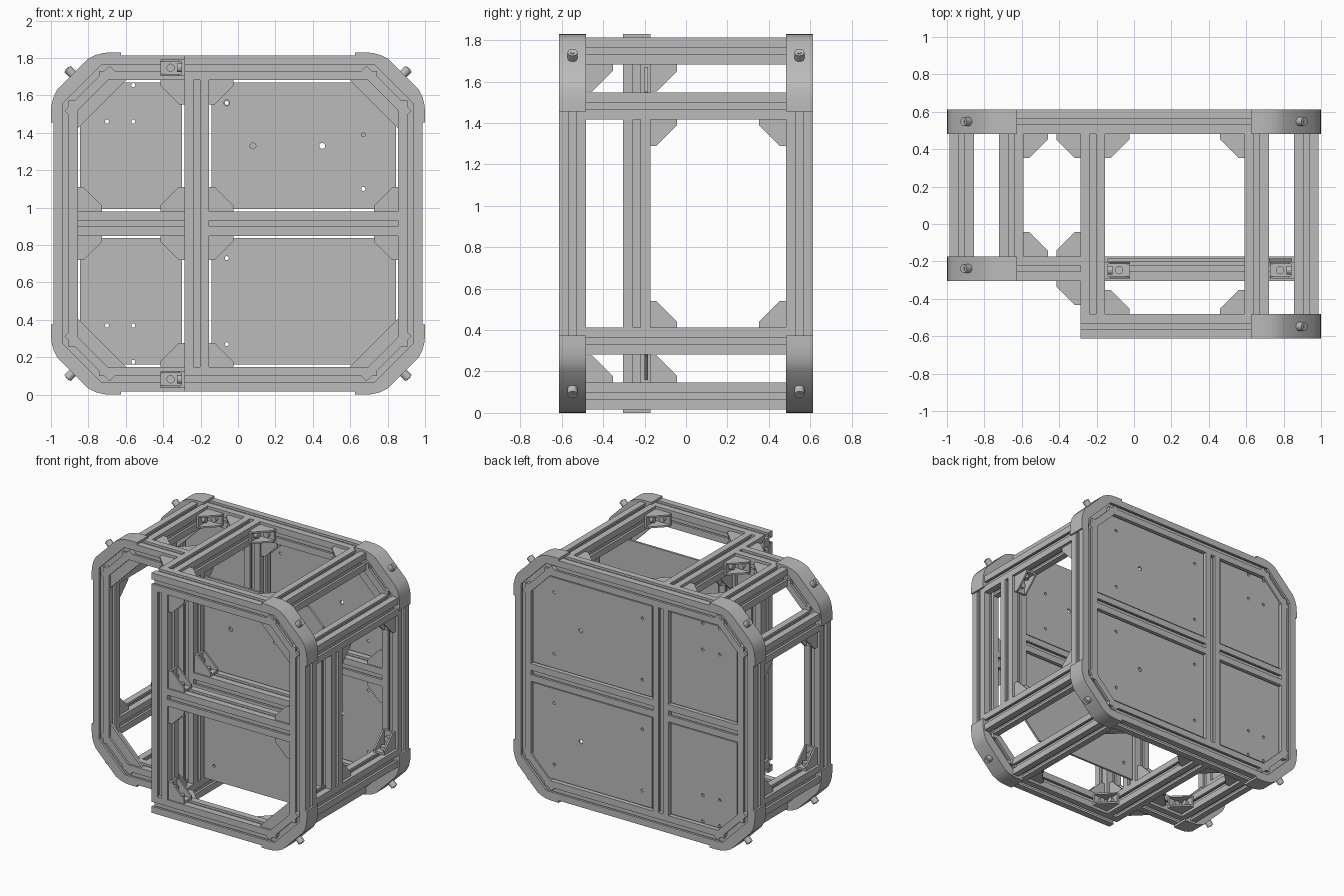
import bpy, bmesh, math
from mathutils import Vector, Matrix

old = bpy.data.objects.get("Cube")
if old:
    bpy.data.objects.remove(old, do_unlink=True)

grey = bpy.data.materials.new("aluminium_grey")
grey.use_nodes = True
grey.diffuse_color = (0.5, 0.5, 0.5, 1)
grey.node_tree.nodes["Principled BSDF"].inputs["Base Color"].default_value = (0.5, 0.5, 0.5, 1)

X, Y, Z = Vector((1, 0, 0)), Vector((0, 1, 0)), Vector((0, 0, 1))
MID = 0.915                      # mirror height
H = 0.0655                       # half bar width
BACK, INNER, FRONT = 0.548, -0.238, -0.548   # frame planes
SIDE, CROSS, BEAM = 0.922, -0.22, 0.655      # column positions
TOP = 1.748                      # top bar height
EDGE = BACK - H                  # inside face of front and back frames


def flip(z, s):
    return z if s > 0 else 2 * MID - z


def prism(bm, pts, origin, u, v, w, lo, hi):
    """Extrude a 2D outline lying in the u, v plane along w."""
    a = [bm.verts.new(origin + u * p + v * q + w * lo) for p, q in pts]
    b = [bm.verts.new(origin + u * p + v * q + w * hi) for p, q in pts]
    bm.faces.new(a)
    bm.faces.new(b[::-1])
    n = len(pts)
    for i in range(n):
        j = (i + 1) % n
        bm.faces.new((a[j], a[i], b[i], b[j]))


def circle(r, n=12):
    return [(r * math.cos(2 * math.pi * i / n), r * math.sin(2 * math.pi * i / n)) for i in range(n)]


def finish(name, bm, smooth=False):
    bmesh.ops.recalc_face_normals(bm, faces=bm.faces)
    me = bpy.data.meshes.new(name)
    bm.to_mesh(me)
    bm.free()
    me.materials.append(grey)
    ob = bpy.data.objects.new(name, me)
    bpy.context.collection.objects.link(ob)
    if smooth:
        bpy.ops.object.select_all(action='DESELECT')
        ob.select_set(True)
        bpy.context.view_layer.objects.active = ob
        bpy.ops.object.shade_smooth_by_angle(angle=math.radians(35))
    return ob


# Slotted bar section: one quarter turned four times
quarter = [(H, -H), (H, -0.017), (0.048, -0.017), (0.048, -0.026), (0.032, -0.026),
           (0.032, 0.026), (0.048, 0.026), (0.048, 0.017), (H, 0.017)]
section = []
for k in range(4):
    rot = Matrix.Rotation(k * math.pi / 2, 2)
    section += [tuple(rot @ Vector(p)) for p in quarter]


def bar(name, a, b):
    a, b = Vector(a), Vector(b)
    w = (b - a).normalized()
    u = Y if abs(w.y) < 0.5 else X
    bm = bmesh.new()
    prism(bm, section, a, u, w.cross(u), w, 0, (b - a).length)
    return finish(name, bm)


# Upright posts
for sx, y in ((-1, BACK), (1, BACK), (1, FRONT), (-1, INNER)):
    bar("side_post", (sx * SIDE, y, flip(1.574, -1)), (sx * SIDE, y, 1.574))
bar("inner_side_post", (SIDE, INNER, 0.41), (SIDE, INNER, 1.42))
for y in (BACK, INNER, FRONT):
    bar("cross_post", (CROSS, y, flip(TOP - H, -1)), (CROSS, y, TOP - H))

# Middle rails
for y in (BACK, INNER, FRONT):
    bar("middle_rail", (CROSS + H, y, MID), (SIDE - H, y, MID))
bar("middle_rail_short", (-SIDE + H, BACK, MID), (CROSS - H, BACK, MID))

# Top and bottom rails and depth beams
for s in (1, -1):
    z, zs = flip(TOP, s), flip(1.483, s)
    bar("back_rail", (-0.744, BACK, z), (0.744, BACK, z))
    bar("front_rail", (CROSS - H, FRONT, z), (0.744, FRONT, z))
    bar("inner_rail", (-0.744, INNER, z), (CROSS - H, INNER, z))
    bar("cross_beam", (CROSS, -EDGE, z), (CROSS, EDGE, z))
    for sx, y0 in ((1, -EDGE), (-1, INNER + H)):
        bar("depth_beam", (sx * BEAM, y0, z), (sx * BEAM, EDGE, z))
        bar("side_depth_beam", (sx * SIDE, y0, zs), (sx * SIDE, EDGE, zs))

# Rounded corner caps, diagonal bars, gusset plates and cap screws
half = [(1, 1.455), (1, 1.51), (0.997, 1.55), (0.986, 1.592), (0.967, 1.63)]
outer = half + [(z - 0.83, x + 0.83) for x, z in reversed(half)]
cap = outer + [(0.625, 1.812), (0.744, 1.812), (0.982, 1.574), (0.982, 1.455)]
gusset = [(0.86, 1.42), (0.86, 1.56), (0.73, 1.685), (0.595, 1.685)]
for sx, y in ((-1, BACK), (1, BACK), (1, FRONT), (-1, INNER)):
    for s in (1, -1):
        o = Vector((0, y, 0 if s > 0 else 2 * MID))
        u, v = X * sx, Z * s
        bm = bmesh.new()
        prism(bm, cap, o, u, v, Y, -H, H)
        finish("corner_cap", bm, True)
        bm = bmesh.new()
        prism(bm, gusset, o, u, v, Y, -0.05, -0.03)
        finish("corner_gusset", bm)
        c = o + u * 0.82 + v * 1.65
        d, n = (u - v).normalized(), (u + v).normalized()
        bar("corner_diagonal", c - d * 0.17, c + d * 0.17)
        bm = bmesh.new()
        prism(bm, circle(0.024, 16), c, d, Y, n, 0.07, 0.13)
        prism(bm, circle(0.012, 6), c, d, Y, n, 0.125, 0.134)
        finish("cap_screw", bm, True)


# Triangular corner brackets with a screw in each leg
def bracket(corner, a, b):
    o = Vector(corner)
    w = a.cross(b)
    bm = bmesh.new()
    leg, t, hw = 0.13, 0.016, 0.045
    for p, q in ((a, b), (b, a)):
        prism(bm, [(0, 0), (leg, 0), (leg, t), (0, t)], o, p, q, w, -hw, hw)
        prism(bm, circle(0.022), o + p * 0.075, p.cross(q), p, q, t, t + 0.024)
    tri = [(0, 0), (leg, 0), (leg, 0.03), (0.03, leg), (0, leg)]
    for lo in (-hw, hw - 0.012):
        prism(bm, tri, o, a, b, w, lo, lo + 0.012)
    finish("corner_bracket", bm)


L, R = CROSS - H, CROSS + H
IN = INNER + H
SHIFT = 0.009                    # upright brackets sit just ahead of the panels
for s in (1, -1):
    up = Z * s
    zt, zm = flip(TOP - H, s), flip(MID + H, s)
    zs, zc = flip(1.42, s), flip(TOP, s)
    # Upright plane, facing the front
    for x, y, d in ((L, BACK, -X), (R, BACK, X), (R, FRONT, X), (L, INNER, -X)):
        bracket((x, y - SHIFT, zt), d, -up)
    for x, y, d in ((L, BACK, -X), (R, BACK, X), (R, FRONT, X), (R, INNER, X),
                    (-SIDE + H, BACK, X), (SIDE - H, BACK, -X),
                    (SIDE - H, FRONT, -X), (SIDE - H, INNER, -X)):
        bracket((x, y - SHIFT, zm), d, up)
    # Upright plane, facing the side
    for x, y, z, d in ((CROSS, -EDGE, zt, Y), (CROSS, IN, zt, Y),
                       (-SIDE, IN, zs, Y), (-SIDE, EDGE, zs, -Y),
                       (SIDE, IN, zs, Y), (SIDE, EDGE, zs, -Y)):
        bracket((x, y, z), d, -up)
    # Level plane
    for x, y, d, e in ((L, EDGE, -X, -Y), (R, EDGE, X, -Y), (-BEAM + H, EDGE, X, -Y),
                       (BEAM - H, EDGE, -X, -Y), (-BEAM + H, IN, X, Y), (L, IN, -X, Y),
                       (L, INNER - H, -X, -Y), (R, -EDGE, X, Y), (BEAM - H, -EDGE, -X, Y)):
        bracket((x, y, zc), d, e)


# Thin infill panels with drilled holes, outer corners clipped
def panel(name, x_in, x_out, y, s, holes):
    d = 0.12 if x_out > x_in else -0.12
    pts = [(x_in, 0.992), (x_out, 0.992), (x_out, 1.55), (x_out - d, 1.67), (x_in, 1.67)]
    o = Vector((0, y, 0 if s > 0 else 2 * MID))
    bm = bmesh.new()
    prism(bm, pts, o, X, Z * s, Y, -0.008, 0.008)
    ob = finish(name, bm)
    bm = bmesh.new()
    for hx, hz, r in holes:
        prism(bm, circle(r), o + X * hx + Z * s * hz, X, Z, Y, -0.05, 0.05)
    cutter = finish("hole_cutter", bm)
    cutter.hide_render = True
    cutter.hide_set(True)
    cutter.display_type = 'WIRE'
    mod = ob.modifiers.new("holes", 'BOOLEAN')
    mod.operation, mod.solver, mod.object = 'DIFFERENCE', 'EXACT', cutter


small, big = 0.011, 0.016
narrow = [(x, z, small) for x in (-0.7, -0.56) for z in (1.46, 1.655)]
wide = [(x, z, small) for x in (-0.06, 0.67) for z in (1.1, 1.56)] + [(0.45, 1.33, big)]
inner = [(0.08, 1.33, big), (0.45, 1.33, big), (0.67, 1.39, small),
         (0.67, 1.1, small), (-0.06, 1.56, big)]
PLATE = 0.046                    # panels lie near the rear face of each frame
for s in (1, -1):
    panel("back_panel_narrow", L - 0.013, -0.845, BACK + PLATE, s, narrow)
    panel("back_panel_wide", R + 0.013, 0.845, BACK + PLATE, s, wide)
    panel("inner_panel", R + 0.013, 0.845, INNER + PLATE, s, inner if s > 0 else wide[:2])
